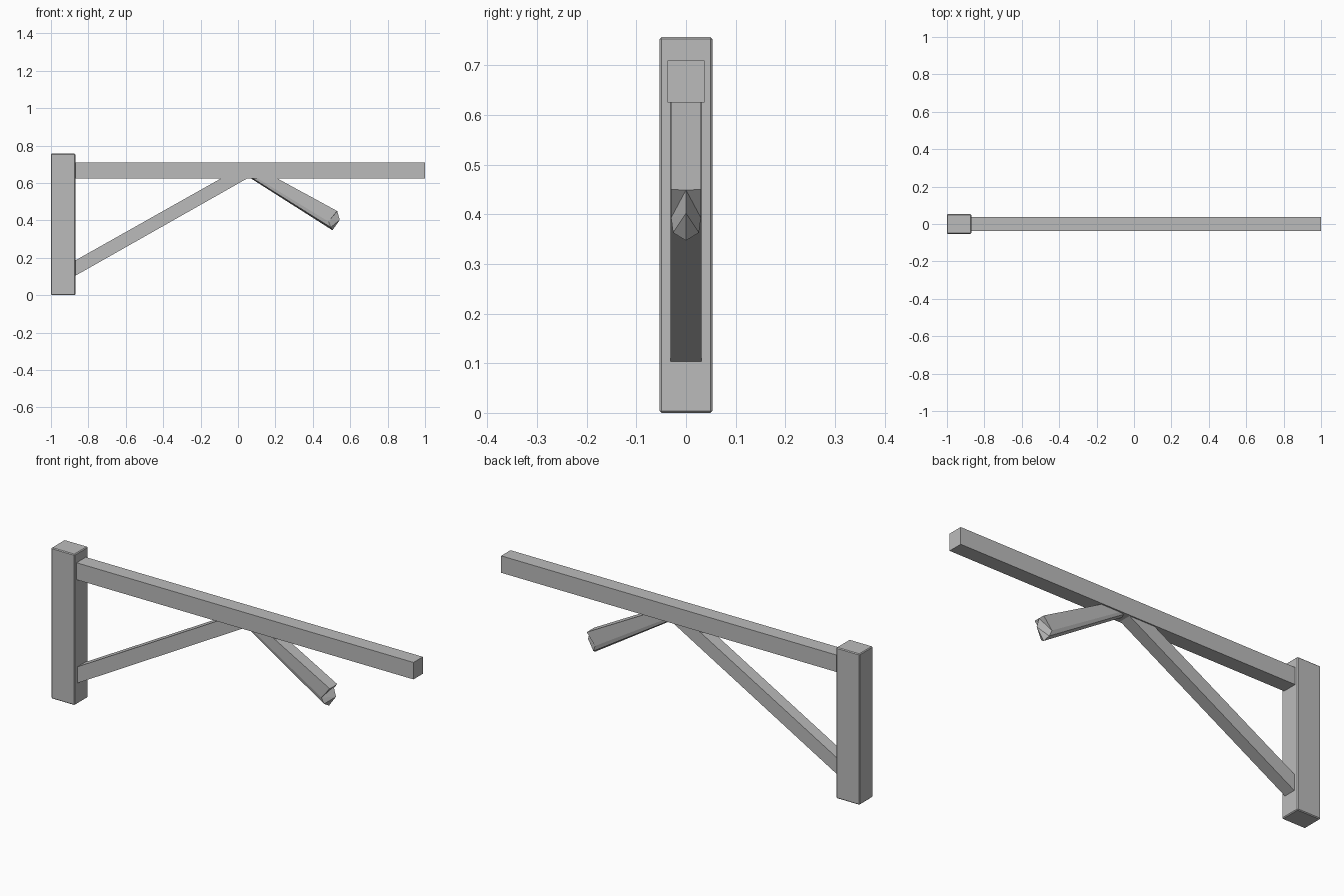
import bpy
import bmesh

old = bpy.data.objects.get("Cube")
if old:
    bpy.data.objects.remove(old, do_unlink=True)

GREY = (0.5, 0.5, 0.5, 1)
mat = bpy.data.materials.new("plain grey")
mat.use_nodes = True
mat.diffuse_color = GREY
bsdf = next(n for n in mat.node_tree.nodes if n.type == 'BSDF_PRINCIPLED')
bsdf.inputs["Base Color"].default_value = GREY


def finish(name, bm):
    bmesh.ops.recalc_face_normals(bm, faces=bm.faces[:])
    mesh = bpy.data.meshes.new(name)
    bm.to_mesh(mesh)
    bm.free()
    mesh.materials.append(mat)
    obj = bpy.data.objects.new(name, mesh)
    bpy.context.collection.objects.link(obj)
    return obj


def prism(name, outline, half_depth):
    """Extrude an x-z outline evenly to both sides of y = 0."""
    bm = bmesh.new()
    front = bm.faces.new([bm.verts.new((x, -half_depth, z)) for x, z in outline])
    out = bmesh.ops.extrude_face_region(bm, geom=[front], use_keep_orig=True)
    verts = [v for v in out["geom"] if isinstance(v, bmesh.types.BMVert)]
    bmesh.ops.translate(bm, verts=verts, vec=(0, 2 * half_depth, 0))
    return finish(name, bm)


def rect(x0, x1, z0, z1):
    return [(x0, z0), (x1, z0), (x1, z1), (x0, z1)]


# Upright post with small bevelled edges
post = prism("post", rect(-1, -0.87, 0, 0.757), 0.053)
bevel = post.modifiers.new("bevel", 'BEVEL')
bevel.width = 0.004
bevel.segments = 1

# Horizontal beam
prism("beam", rect(-0.88, 1, 0.625, 0.71), 0.037)

# Diagonal brace from the post to the beam
prism("brace", [(-0.88, 0.098), (0.095, 0.65), (-0.045, 0.65), (-0.88, 0.18)], 0.031)

# Slanting peg: (start x, end x, end z, half width), from top to bottom ridge
START_Z = 0.635
rows = [(0.19, 0.53, 0.45, 0.03),
        (0.088, 0.484, 0.393, 0.03),
        (0.063, 0.496, 0.363, 0.026)]
ridge = (0.052, 0.505, 0.347, 0)
section = ([(a, x, z, -w) for a, x, z, w in rows] + [ridge]
           + [(a, x, z, w) for a, x, z, w in reversed(rows)])
bm = bmesh.new()
start = [bm.verts.new((a, y, START_Z)) for a, x, z, y in section]
end = [bm.verts.new((x, y, z)) for a, x, z, y in section]
bm.faces.new(start)
count = len(section)
for i in range(count):
    j = (i + 1) % count
    bm.faces.new((start[i], start[j], end[j], end[i]))

# Faceted point of the peg
brow = bm.verts.new((0.531, 0, 0.449))
tip = bm.verts.new((0.544, 0, 0.402))
bm.faces.new((end[0], brow, end[-1]))
for top, side, low in ((0, 1, 2), (-1, -2, -3)):
    bm.faces.new((end[top], end[side], brow))
    bm.faces.new((brow, end[side], tip))
    bm.faces.new((end[side], end[low], tip))
    bm.faces.new((end[low], end[3], tip))
finish("peg", bm)
